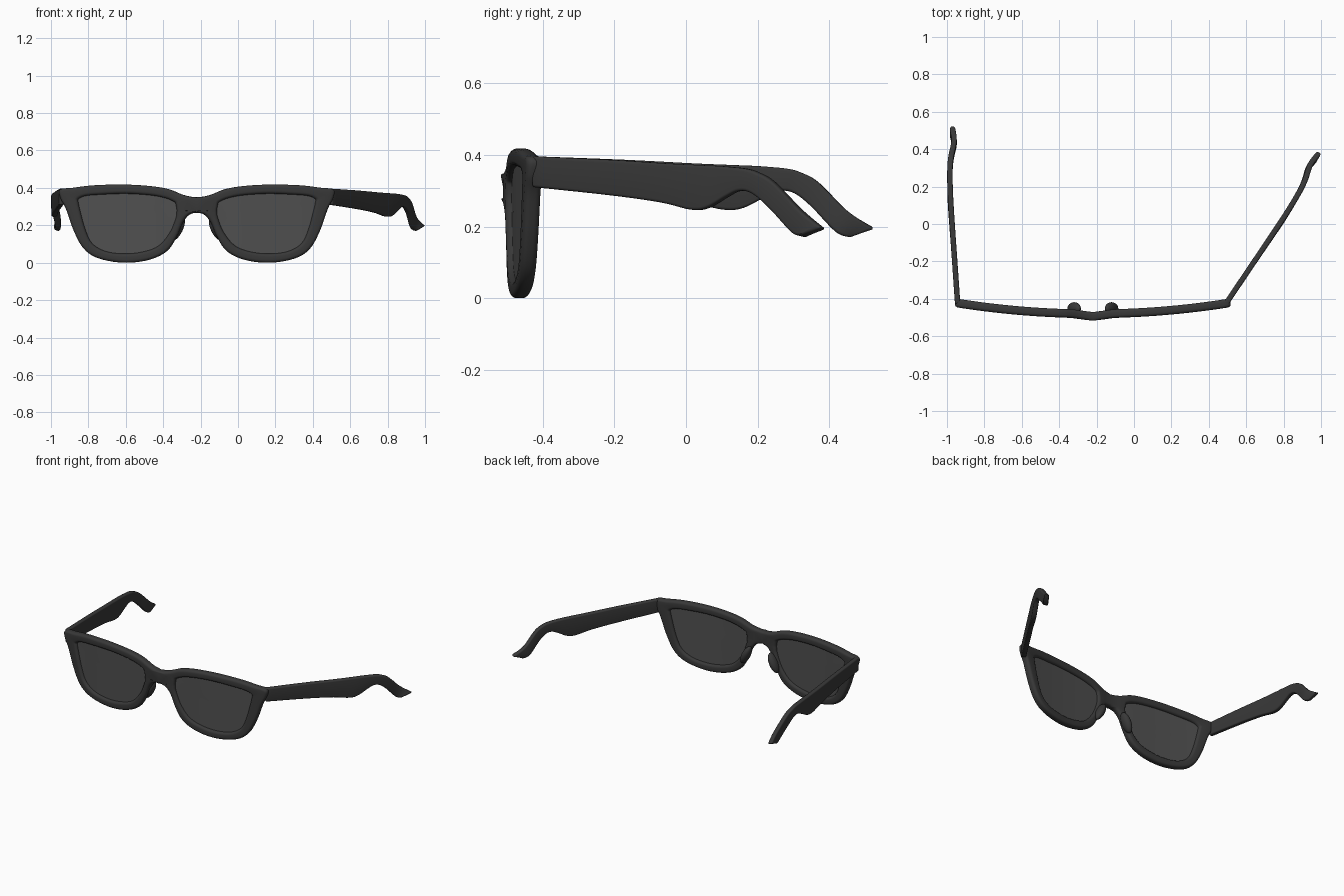
import bpy, bmesh, math
from mathutils import Vector

if "Cube" in bpy.data.objects:
    bpy.data.objects.remove(bpy.data.objects["Cube"])


def material(name, v):
    m = bpy.data.materials.new(name)
    m.diffuse_color = (v, v, v, 1)
    m.use_nodes = True
    m.node_tree.nodes["Principled BSDF"].inputs["Base Color"].default_value = m.diffuse_color
    return m


FRAME = material("charcoal plastic", 0.04)
LENS = material("dark grey lens", 0.08)
MID = -0.22          # x of the bridge: the front is off centre as one arm is splayed


def spline(pts, before, after, steps):
    """Catmull-Rom through tuples of any length, with given ghost end points."""
    p = [before] + pts + [after]
    out = []
    for i in range(1, len(p) - 2):
        for k in range(steps):
            t = k / steps
            out.append(tuple(
                0.5 * (2 * b + (c - a) * t + (2 * a - 5 * b + 4 * c - d) * t * t
                       + (3 * b - a - 3 * c + d) * t ** 3)
                for a, b, c, d in zip(*p[i - 1:i + 3])))
    return out + [pts[-1]]


def finish(ob, mat):
    ob.data.materials.append(mat)
    bpy.ops.object.select_all(action='DESELECT')
    ob.select_set(True)
    bpy.context.view_layer.objects.active = ob
    if ob.modifiers:
        bpy.ops.object.convert(target='MESH')
    bpy.ops.object.shade_smooth_by_angle(angle=math.radians(40))
    return ob


def sheet(name, rails, rows, closed, thick, round_, mat, mirror=False):
    """Quad strip between paired points, thickened and given rounded edges."""
    bm = bmesh.new()
    grid = [[bm.verts.new(Vector(a).lerp(Vector(b), j / rows)) for j in range(rows + 1)]
            for a, b in rails]
    n = len(grid)
    for i in range(n if closed else n - 1):
        g, h = grid[i], grid[(i + 1) % n]
        for j in range(rows):
            bm.faces.new((g[j], g[j + 1], h[j + 1], h[j]))
    bmesh.ops.remove_doubles(bm, verts=bm.verts, dist=1e-5)
    for v in bm.verts:
        if mirror:
            v.co.y = bend(v.co.x)
    bmesh.ops.recalc_face_normals(bm, faces=bm.faces)
    me = bpy.data.meshes.new(name)
    bm.to_mesh(me)
    bm.free()
    ob = bpy.data.objects.new(name, me)
    bpy.context.collection.objects.link(ob)
    if mirror:
        ob.location.x = MID
        ob.modifiers.new("mirror", 'MIRROR').merge_threshold = 0.0005
    s = ob.modifiers.new("thickness", 'SOLIDIFY')
    s.thickness, s.offset = thick, 0
    if round_:
        b = ob.modifiers.new("rounding", 'BEVEL')
        b.width, b.segments = round_, 4
        b.limit_method, b.angle_limit = 'ANGLE', math.radians(50)
        b.use_clamp_overlap = False
    return finish(ob, mat)


def bend(u):
    """Wrap of the front, with the bridge pushed slightly forward."""
    return -0.48 + 0.058 * (u / 0.73) ** 2 - 0.014 * math.exp(-(u / 0.07) ** 2)


# Half of the front: outer outline (x, z) paired with lens opening (x, z)
half = [
    (0, .35, .112, .315), (.07, .362, .125, .328), (.15, .393, .17, .346),
    (.25, .41, .25, .361), (.39, .418, .38, .369), (.55, .414, .52, .364),
    (.66, .401, .595, .357), (.73, .391, .632, .34), (.728, .345, .632, .32),
    (.70, .29, .622, .275), (.657, .17, .596, .18), (.604, .075, .56, .105),
    (.524, .023, .49, .062), (.39, .0, .39, .048), (.257, .015, .29, .058),
    (.16, .062, .205, .09), (.107, .14, .145, .16), (.075, .215, .113, .235),
    (.04, .257, .107, .27), (0, .267, .107, .29)]
ring = spline(half, (-.07, .362, .107, .29), (-.04, .257, .112, .315), 5)

sheet("front_frame", [((a, 0, b), (c, 0, d)) for a, b, c, d in ring],
      2, True, 0.046, 0.016, FRAME, True)

# Lenses fill the openings and tuck slightly into the rims
cu, cz = .37, .21
sheet("lenses", [((cu + (c - cu) * 1.04, 0, cz + (d - cz) * 1.04), (cu, 0, cz))
                 for a, b, c, d in ring], 6, True, 0.012, 0, LENS, True)

# Nose pads behind the inner rims
for side, label in ((1, "right"), (-1, "left")):
    bpy.ops.mesh.primitive_uv_sphere_add(
        segments=24, ring_count=14, location=(MID + side * .1, -.452, .18),
        rotation=(0, -side * .45, 0))
    pad = bpy.context.object
    pad.name = label + "_nose_pad"
    pad.scale = (.025, .034, .065)
    finish(pad, FRAME)

# Arms: top edge (length, z), bottom edge (length, z), outward bow
arm = [
    (-.01, .396, -.01, .31, 0), (.25, .386, .25, .287, .018), (.44, .376, .42, .267, .031),
    (.56, .371, .52, .247, .038), (.61, .369, .575, .252, .04), (.652, .366, .635, .282, .041),
    (.70, .361, .676, .299, .041), (.735, .351, .717, .293, .04), (.784, .324, .767, .254, .034),
    (.866, .243, .834, .184, .019), (.94, .195, .872, .173, .028)]
path = spline(arm, arm[0], arm[-1], 5)

for side, label, hinge, turn in ((1, "right", .498, -30), (-1, "left", -.943, 0)):
    ob = sheet(label + "_arm", [((side * o, a, b), (side * o, c, d)) for a, b, c, d, o in path],
               2, False, 0.029, 0.008, FRAME)
    ob.location = (hinge, -.415, 0)
    ob.rotation_euler.z = math.radians(turn)
